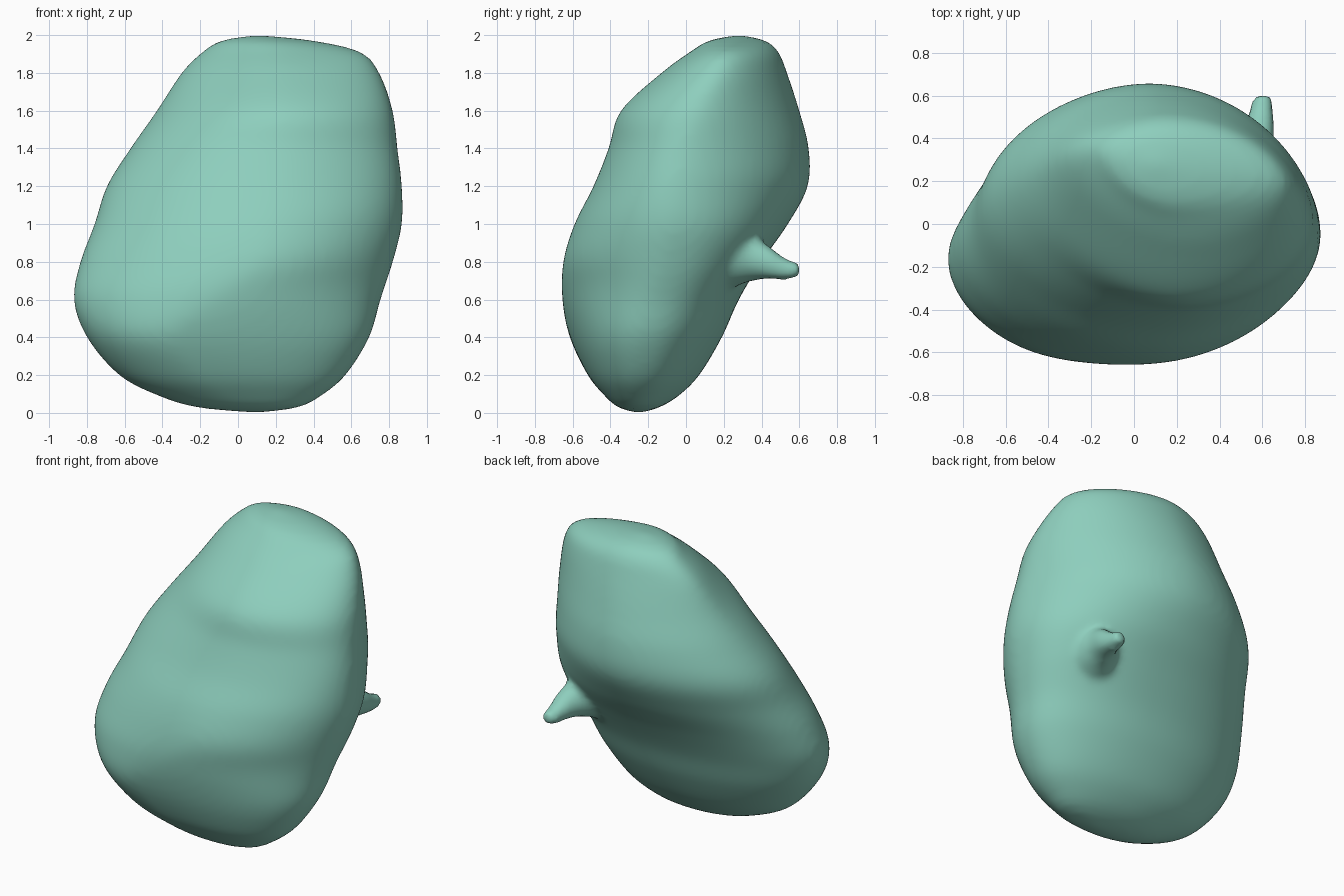
import bpy, bmesh, math
from mathutils import Vector

if "Cube" in bpy.data.objects:
    bpy.data.objects.remove(bpy.data.objects["Cube"])

N = 72

# Body sections: z, x left, x right, y front, y back, y of left end, y of right end, x of front crest, x of back crest
SECTIONS = [
    (0.00, 0.09, 0.11, -0.26, -0.24, -0.25, -0.25, 0.10, 0.10),
    (0.03, -0.22, 0.32, -0.36, -0.14, -0.25, -0.25, 0.05, 0.05),
    (0.09, -0.42, 0.44, -0.43, -0.04, -0.24, -0.24, -0.05, 0.00),
    (0.20, -0.63, 0.57, -0.52, 0.07, -0.22, -0.22, -0.18, -0.03),
    (0.40, -0.80, 0.695, -0.615, 0.19, -0.20, -0.19, -0.30, 0.00),
    (0.60, -0.870, 0.755, -0.655, 0.28, -0.17, -0.15, -0.12, 0.03),
    (0.80, -0.835, 0.82, -0.65, 0.40, -0.10, -0.10, 0.08, 0.05),
    (1.00, -0.76, 0.868, -0.59, 0.54, 0.00, -0.06, 0.13, 0.06),
    (1.20, -0.695, 0.868, -0.49, 0.645, 0.11, -0.04, 0.18, 0.07),
    (1.40, -0.57, 0.845, -0.41, 0.65, 0.18, 0.00, 0.22, 0.08),
    (1.60, -0.43, 0.82, -0.345, 0.60, 0.25, 0.06, 0.25, 0.11),
    (1.80, -0.30, 0.75, -0.13, 0.535, 0.31, 0.16, 0.25, 0.14),
    (1.91, -0.19, 0.65, 0.02, 0.49, 0.33, 0.21, 0.22, 0.14),
    (1.97, -0.09, 0.40, 0.12, 0.42, 0.31, 0.25, 0.16, 0.12),
    (2.00, 0.09, 0.11, 0.27, 0.29, 0.28, 0.28, 0.10, 0.10),
]
# Roundness of each quarter at a few heights
HEIGHTS = (0.3, 0.75, 1.2, 1.75)
ROUND = {(-1, -1): (1.9, 1.9, 1.9, 1.7), (1, -1): (2.3, 1.8, 1.95, 1.95),
         (1, 1): (2.1, 2.3, 1.85, 1.7), (-1, 1): (2.0, 2.0, 1.95, 1.95)}


def blend(values, z):
    for i in range(len(HEIGHTS) - 1):
        if z < HEIGHTS[i + 1]:
            t = max((z - HEIGHTS[i]) / (HEIGHTS[i + 1] - HEIGHTS[i]), 0)
            t = t * t * (3 - 2 * t)
            return values[i] + (values[i + 1] - values[i]) * t
    return values[-1]


def spline(rows, steps):
    out = []
    for i in range(len(rows) - 1):
        p0, p1 = rows[max(i - 1, 0)], rows[i]
        p2, p3 = rows[i + 1], rows[min(i + 2, len(rows) - 1)]
        for k in range(steps):
            t = k / steps
            out.append([b + 0.5 * t * (c - a + t * (2*a - 5*b + 4*c - d + t * (3*(b - c) + d - a)))
                        for a, b, c, d in zip(p0, p1, p2, p3)])
    out.append(list(rows[-1]))
    return out


def ring(s):
    z, xl, xr, yf, yb, yl, yr, xf, xb = s
    pts = []
    for i in range(N):
        a = 2 * math.pi * i / N
        c, sn = math.cos(a), math.sin(a)
        p = 2 / blend(ROUND[(1 if c > 0 else -1, 1 if sn > 0 else -1)], z)
        u = math.copysign(abs(c) ** p, c)
        v = abs(sn) ** p
        xc = xb if sn > 0 else xf
        x = xc + u * ((xr - xc) if u > 0 else (xc - xl))
        end = yr if c > 0 else yl
        mid = yl + (yr - yl) * (u + 1) / 2
        base = end + (mid - end) * v
        pts.append(Vector((x, base + v * ((yb if sn > 0 else yf) - base), z)))
    return pts


def loft(name, rings):
    bm = bmesh.new()
    rows = [[bm.verts.new(p) for p in r] for r in rings]
    n = len(rows[0])
    for a, b in zip(rows, rows[1:]):
        for i in range(n):
            j = (i + 1) % n
            bm.faces.new((a[i], a[j], b[j], b[i]))
    bm.faces.new(rows[0][::-1])
    bm.faces.new(rows[-1])
    bmesh.ops.recalc_face_normals(bm, faces=bm.faces)
    me = bpy.data.meshes.new(name)
    bm.to_mesh(me)
    bm.free()
    ob = bpy.data.objects.new(name, me)
    bpy.context.collection.objects.link(ob)
    return ob


# Lumpy body
body = loft("body", [ring(s) for s in spline(SECTIONS, 5)])

# Flared stub growing out of the back: x, y, z, x radius, z radius
STUB = [
    (0.45, 0.06, 0.84, 0.20, 0.20),
    (0.49, 0.24, 0.84, 0.18, 0.18),
    (0.53, 0.34, 0.825, 0.12, 0.13),
    (0.58, 0.44, 0.795, 0.08, 0.09),
    (0.595, 0.53, 0.76, 0.058, 0.058),
    (0.60, 0.58, 0.757, 0.05, 0.045),
    (0.60, 0.605, 0.757, 0.035, 0.032),
]
stub = loft("stub", [[Vector((x + rx * math.cos(2 * math.pi * i / 16), y,
                              z + rz * math.sin(2 * math.pi * i / 16))) for i in range(16)]
                     for x, y, z, rx, rz in spline(STUB, 2)])

# Fuse the stub into the body as one continuous skin
bpy.ops.object.select_all(action='DESELECT')
stub.select_set(True)
body.select_set(True)
bpy.context.view_layer.objects.active = body
bpy.ops.object.join()
rm = body.modifiers.new("fuse", 'REMESH')
rm.mode = 'VOXEL'
rm.voxel_size = 0.022
rm.use_smooth_shade = True
sm = body.modifiers.new("soften", 'SMOOTH')
sm.factor = 0.5
sm.iterations = 10

# Green finish
mat = bpy.data.materials.new("green")
mat.diffuse_color = (0.27, 0.62, 0.51, 1)
mat.use_nodes = True
mat.node_tree.nodes["Principled BSDF"].inputs["Base Color"].default_value = mat.diffuse_color
body.data.materials.append(mat)
